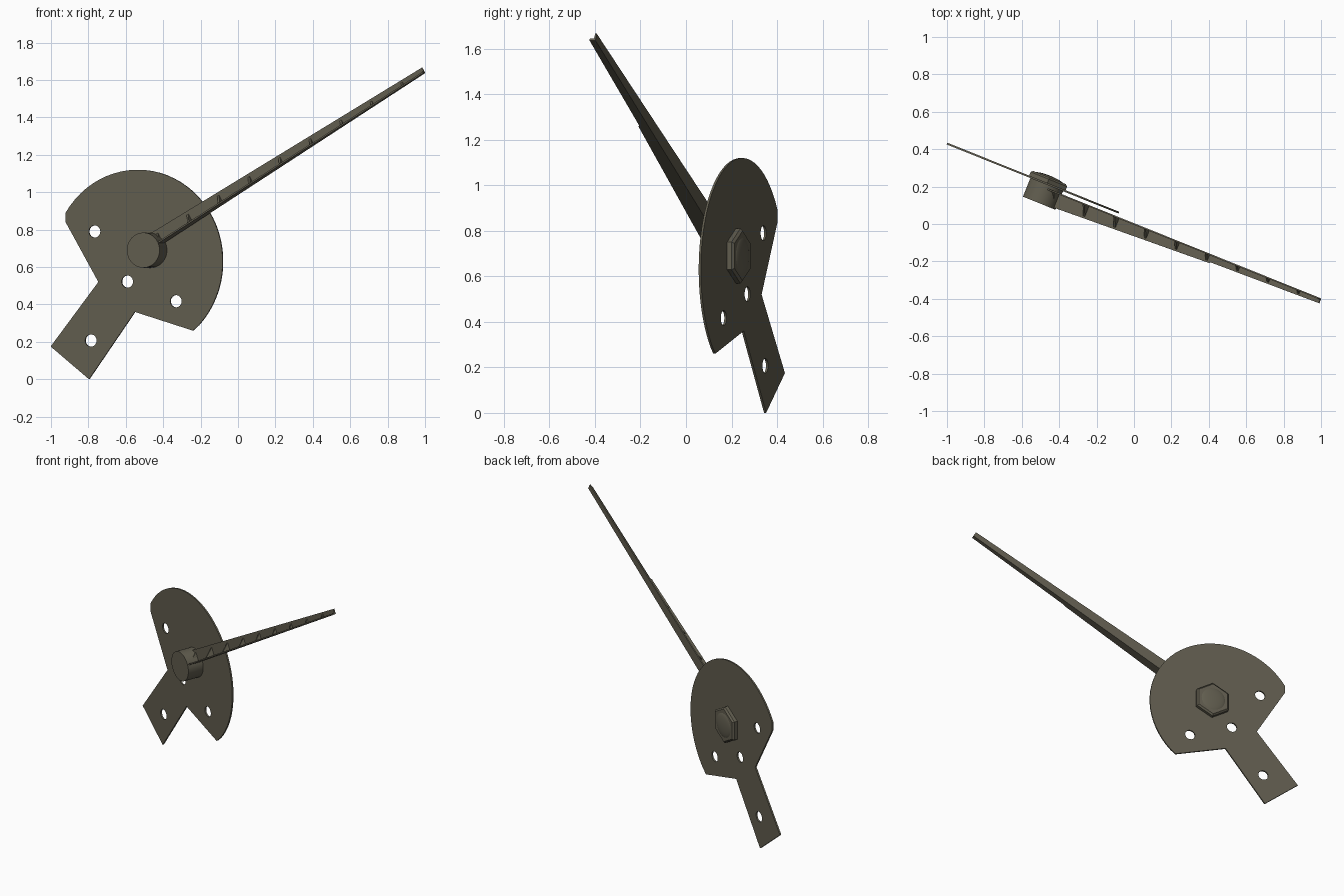
import bpy, bmesh, math
from mathutils import Matrix, Vector

if "Cube" in bpy.data.objects:
    bpy.data.objects.remove(bpy.data.objects["Cube"])

A = math.radians(21.9)
C, S = math.cos(A), math.sin(A)
# Local frame on the plate: x = along plate, y = up, z = towards the front
FRAME = Matrix(((C, 0, -S, -0.465), (-S, 0, -C, 0.215), (0, 1, 0, 0.69), (0, 0, 0, 1)))

metal = bpy.data.materials.new("dark olive metal")
metal.diffuse_color = (0.12, 0.11, 0.078, 1)
metal.use_nodes = True
metal.node_tree.nodes["Principled BSDF"].inputs["Base Color"].default_value = metal.diffuse_color


def add_mesh(name, bm):
    bmesh.ops.recalc_face_normals(bm, faces=bm.faces)
    me = bpy.data.meshes.new(name)
    bm.to_mesh(me)
    bm.free()
    me.materials.append(metal)
    ob = bpy.data.objects.new(name, me)
    ob.matrix_world = FRAME
    bpy.context.collection.objects.link(ob)
    bpy.ops.object.select_all(action='DESELECT')
    ob.select_set(True)
    bpy.context.view_layer.objects.active = ob
    bpy.ops.object.shade_smooth_by_angle(angle=math.radians(30))
    return ob


def local(x, z):
    """Front-view grid position to plate coordinates."""
    return (x + 0.465) / C, z - 0.69


def circle(cx, cy, r, n=24, a0=0.0, a1=2 * math.pi, end=False):
    m = n - 1 if end else n
    return [(cx + r * math.cos(a0 + (a1 - a0) * i / m),
             cy + r * math.sin(a0 + (a1 - a0) * i / m)) for i in range(n)]


# Plate: round disc with a cut-out, a square tab and four bolt holes
cx, cy = local(-0.535, 0.63)
p0, p1 = local(-0.24, 0.26), local(-0.92, 0.84)
a0 = math.atan2(p0[1] - cy, p0[0] - cx)
a1 = math.atan2(p1[1] - cy, p1[0] - cx)
outline = [p0] + circle(cx, cy, 0.49, 40, a0, a1, True)[1:-1] + [p1]
outline += [local(*p) for p in ((-0.745, 0.52), (-1.0, 0.175), (-0.795, 0.0), (-0.55, 0.36))]
loops = [outline] + [circle(*local(x, z), 0.033) for x, z in
                     ((-0.765, 0.79), (-0.59, 0.522), (-0.33, 0.417), (-0.785, 0.207))]
cu = bpy.data.curves.new("plate_outline", 'CURVE')
cu.dimensions = '2D'
cu.fill_mode = 'BOTH'
cu.extrude = 0.005
for pts in loops:
    sp = cu.splines.new('POLY')
    sp.points.add(len(pts) - 1)
    for q, (x, y) in zip(sp.points, pts):
        q.co = (x, y, 0, 1)
    sp.use_cyclic_u = True
tmp = bpy.data.objects.new("plate_outline", cu)
bpy.context.collection.objects.link(tmp)
bpy.context.view_layer.update()
me = bpy.data.meshes.new_from_object(tmp.evaluated_get(bpy.context.evaluated_depsgraph_get()))
bm = bmesh.new()
bm.from_mesh(me)
bmesh.ops.remove_doubles(bm, verts=bm.verts, dist=1e-5)
bpy.data.objects.remove(tmp)
add_mesh("plate", bm)


def cylinder(name, r, z0, z1, n, turn=0.0, bevel=0.0):
    bm = bmesh.new()
    bmesh.ops.create_cone(bm, cap_ends=True, segments=n, radius1=r, radius2=r, depth=z1 - z0,
                          matrix=Matrix.Translation((0, 0, (z0 + z1) / 2)) @ Matrix.Rotation(turn, 4, 'Z'))
    if bevel:
        rim = [e for e in bm.edges if all(v.co.z < z0 + 1e-4 for v in e.verts)]
        bmesh.ops.bevel(bm, geom=rim, offset=bevel, segments=1, affect='EDGES')
    return add_mesh(name, bm)


# Pivot hub in front, hexagonal nut and bolt dome behind
cylinder("pivot_hub", 0.094, 0.0, 0.112, 40)
cylinder("hex_nut", 0.121, -0.036, 0.0, 6, 0.0, 0.01)
bm = bmesh.new()
bmesh.ops.create_uvsphere(bm, u_segments=32, v_segments=16, radius=1,
                          matrix=Matrix.Translation((0, 0, -0.03)) @ Matrix.Diagonal((0.084, 0.084, 0.016, 1)))
add_mesh("bolt_dome", bm)

# Arm: tapering angle section, its lower flange stepping in part way along
LEN, STEP, BACK, T = 1.85, 1.116, 0.022, 0.008


def arm_point(d, b, n):
    return Vector((d * math.cos(math.pi / 6) - b * 0.5, d * 0.5 + b * math.cos(math.pi / 6), n))


def low(d):
    return -0.011 + 0.0365 * d / LEN


def high(d):
    return 0.074 - 0.015 * d / LEN


def front(d):
    return 0.108 - 0.038 * d / STEP if d <= STEP else 0.064 - 0.014 * (d - STEP) / (LEN - STEP)


bm = bmesh.new()
rings = []
for d in (0.0, STEP, STEP + 0.008, LEN):
    lo, hi, f = low(d), high(d), front(d)
    prof = ((BACK, lo), (f, lo), (f, lo + T), (BACK + T, lo + T), (BACK + T, hi), (BACK, hi))
    rings.append([bm.verts.new(arm_point(d, b, n)) for n, b in prof])
for r, s in zip(rings, rings[1:]):
    for i in range(6):
        j = (i + 1) % 6
        bm.faces.new((r[i], r[j], s[j], s[i]))
bm.faces.new(rings[0])
bm.faces.new(rings[-1])
add_mesh("arm", bm)

# Gussets: small triangular ribs inside the angle
bm = bmesh.new()
for k in range(9):
    d = 0.085 + 0.203 * k
    lo = low(d) + T / 2
    tri = ((BACK + T / 2, lo), (front(d) - 0.006, lo), (BACK + T / 2, lo + 0.8 * (high(d) - lo)))
    a, c = [[bm.verts.new(arm_point(d + o, b, n)) for n, b in tri] for o in (-0.006, 0.006)]
    bm.faces.new(a)
    bm.faces.new(c)
    for i in range(3):
        j = (i + 1) % 3
        bm.faces.new((a[i], a[j], c[j], c[i]))
add_mesh("arm_gussets", bm)
